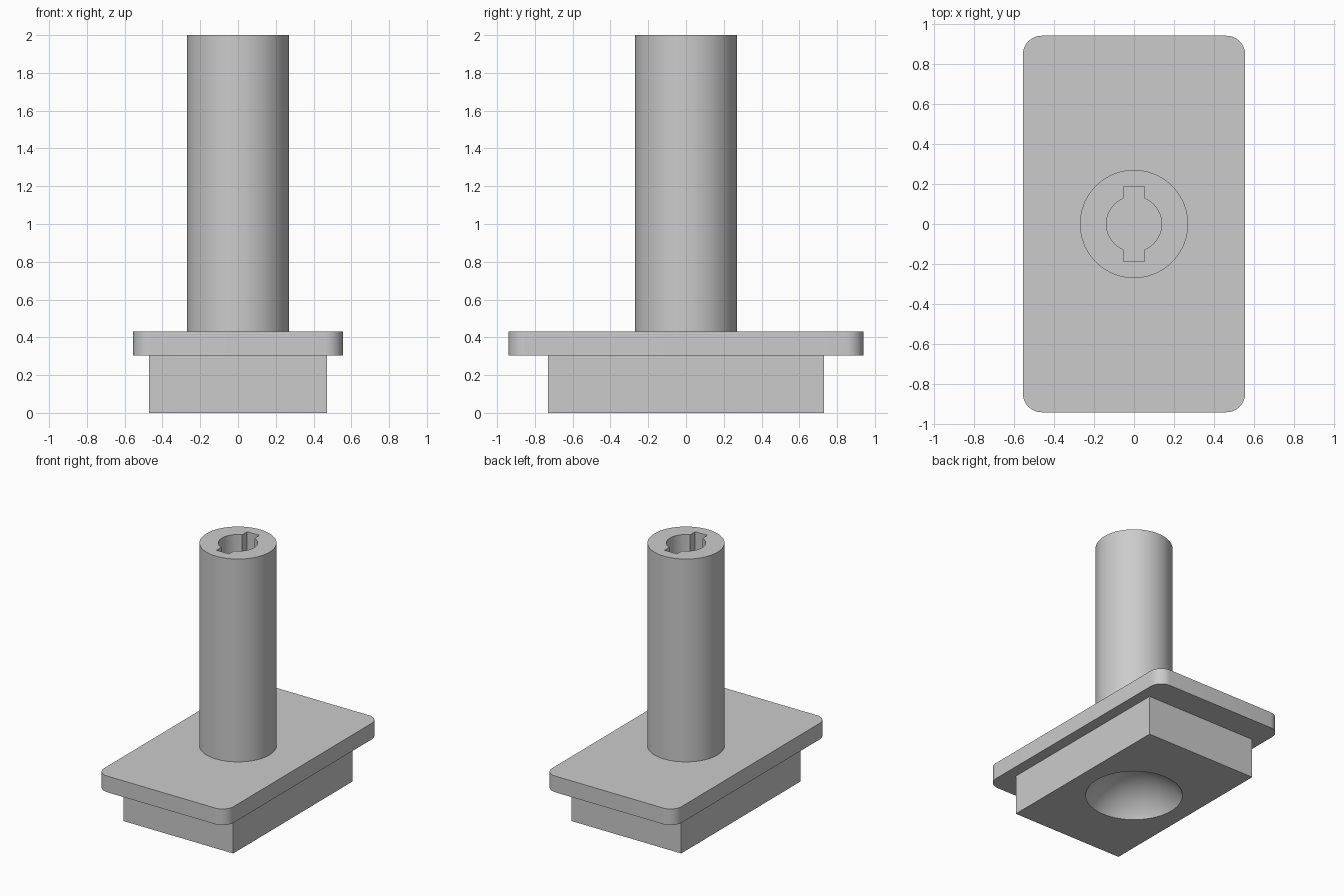
import bpy, bmesh
from math import pi, cos, sin, asin, radians

if "Cube" in bpy.data.objects:
    bpy.data.objects.remove(bpy.data.objects["Cube"], do_unlink=True)

# Single grey finish
grey = bpy.data.materials.new("light_grey")
grey.use_nodes = True
grey.diffuse_color = (0.6, 0.6, 0.6, 1)
grey.node_tree.nodes["Principled BSDF"].inputs["Base Color"].default_value = (0.6, 0.6, 0.6, 1)


def arc(cx, cy, r, start, end, steps):
    return [(cx + r * cos(start + (end - start) * i / steps),
             cy + r * sin(start + (end - start) * i / steps)) for i in range(steps + 1)]


def add_object(name, bm):
    bmesh.ops.recalc_face_normals(bm, faces=bm.faces[:])
    mesh = bpy.data.meshes.new(name)
    bm.to_mesh(mesh)
    bm.free()
    mesh.materials.append(grey)
    obj = bpy.data.objects.new(name, mesh)
    bpy.context.collection.objects.link(obj)
    return obj


def prism(name, outline, z0, z1):
    """Extrude a closed outline from z0 to z1."""
    bm = bmesh.new()
    face = bm.faces.new([bm.verts.new((x, y, z0)) for x, y in outline])
    top = bmesh.ops.extrude_face_region(bm, geom=[face])["geom"]
    verts = [v for v in top if isinstance(v, bmesh.types.BMVert)]
    bmesh.ops.translate(bm, vec=(0, 0, z1 - z0), verts=verts)
    return add_object(name, bm)


def activate(obj):
    bpy.ops.object.select_all(action="DESELECT")
    obj.select_set(True)
    bpy.context.view_layer.objects.active = obj


def cut(obj, cutter):
    """Subtract the cutter, then discard it."""
    cutter.hide_render = True
    mod = obj.modifiers.new("cut", "BOOLEAN")
    mod.operation = "DIFFERENCE"
    mod.solver = "EXACT"
    mod.object = cutter
    activate(obj)
    bpy.ops.object.modifier_apply(modifier=mod.name)
    bpy.data.objects.remove(cutter, do_unlink=True)


# Rounded flange plate
hx, hy, corner = 0.555, 0.94, 0.095
outline = []
for i, (sx, sy) in enumerate([(1, 1), (-1, 1), (-1, -1), (1, -1)]):
    outline += arc(sx * (hx - corner), sy * (hy - corner), corner,
                   i * pi / 2, (i + 1) * pi / 2, 10)
flange = prism("flange_plate", outline, 0.305, 0.43)

# Post with a blind bore and two opposite keyways
post = prism("post", arc(0, 0, 0.27, 0, 2 * pi, 72)[:-1], 0.43, 2.0)
bore_r, key_x, key_y = 0.138, 0.053, 0.187
a = asin(key_x / bore_r)
half = arc(0, 0, bore_r, -pi / 2 + a, pi / 2 - a, 24) + [(key_x, key_y), (-key_x, key_y)]
bore = half + [(-x, -y) for x, y in half]
cut(post, prism("bore_cutter", bore, 1.2, 2.1))

# Base block with a shallow round dish underneath
bx, by = 0.47, 0.73
block = prism("base_block", [(bx, by), (-bx, by), (-bx, -by), (bx, -by)], 0, 0.305)
dish_r, depth = 0.34, 0.2
ball_r = (dish_r ** 2 + depth ** 2) / (2 * depth)
bm = bmesh.new()
bmesh.ops.create_uvsphere(bm, u_segments=64, v_segments=48, radius=ball_r)
bmesh.ops.translate(bm, vec=(0, 0, depth - ball_r), verts=bm.verts[:])
cut(block, add_object("dish_cutter", bm))

for obj in (flange, post, block):
    activate(obj)
    bpy.ops.object.shade_smooth_by_angle(angle=radians(30))
